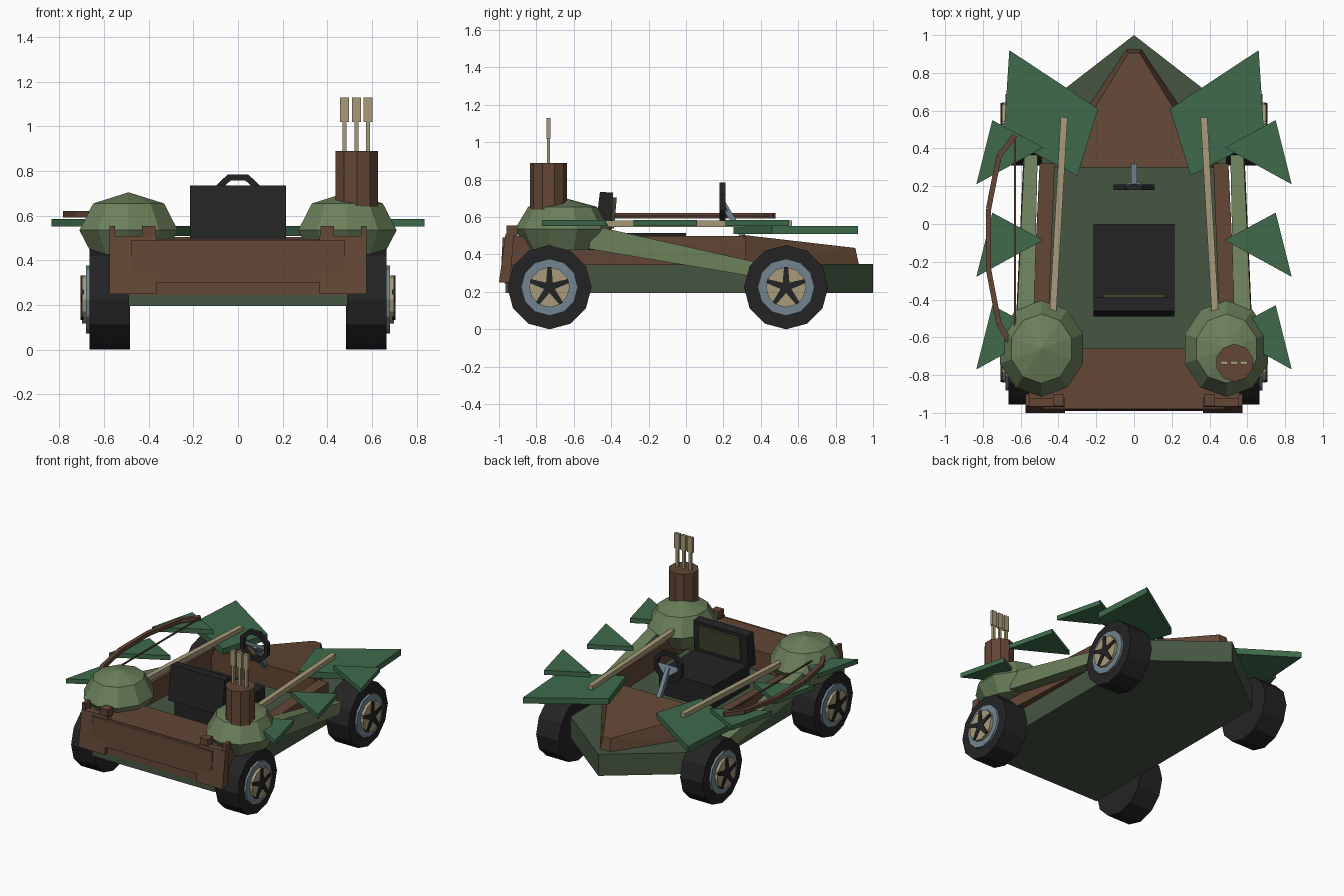
import bpy, bmesh, math
from mathutils import Vector, Matrix

if "Cube" in bpy.data.objects:
    bpy.data.objects.remove(bpy.data.objects["Cube"])


def mat(name, r, g, b):
    m = bpy.data.materials.new(name)
    m.diffuse_color = tuple(((c / 255 + 0.055) / 1.055) ** 2.4 for c in (r, g, b)) + (1,)
    m.use_nodes = True
    m.node_tree.nodes["Principled BSDF"].inputs["Base Color"].default_value = m.diffuse_color
    return m


DARK_GREEN = mat("dark green", 70, 86, 66)
LIGHT_GREEN = mat("light green", 108, 128, 91)
LEAF = mat("leaf green", 62, 106, 75)
BROWN = mat("brown", 99, 71, 54)
TAN = mat("tan", 168, 155, 122)
BLACK = mat("black", 36, 36, 36)
STEEL = mat("blue grey", 114, 133, 143)
OLIVE = mat("dark olive", 62, 70, 48)


def finish(name, bm, m):
    bmesh.ops.recalc_face_normals(bm, faces=bm.faces)
    me = bpy.data.meshes.new(name)
    bm.to_mesh(me)
    bm.free()
    me.materials.append(m)
    ob = bpy.data.objects.new(name, me)
    bpy.context.collection.objects.link(ob)
    return ob


def hull(name, pts, m, s=1):
    """Convex solid around points; s=-1 mirrors in x."""
    bm = bmesh.new()
    for x, y, z in pts:
        bm.verts.new((x * s, y, z))
    bmesh.ops.convex_hull(bm, input=bm.verts)
    bmesh.ops.dissolve_limit(bm, angle_limit=0.01, verts=bm.verts, edges=bm.edges)
    return finish(name, bm, m)


def plate(name, outline, z0, z1, m, s=1):
    return hull(name, [(x, y, z) for x, y in outline for z in (z0, z1)], m, s)


def box(name, x, y, z, m, s=1):
    return plate(name, [(a, b) for a in x for b in y], z[0], z[1], m, s)


def beam(name, a, b, w, h, m, s=1):
    """Rectangular bar from a to b, w wide sideways and h high."""
    a, b = Vector(a), Vector(b)
    d = (b - a).normalized()
    side = d.cross((0, 0, 1)).normalized() * w / 2
    up = side.cross(d).normalized() * h / 2
    return hull(name, [p + i * side + j * up for p in (a, b) for i in (-1, 1) for j in (-1, 1)], m, s)


def cylinder(name, c, r, depth, n, m, rot=Matrix()):
    bm = bmesh.new()
    bmesh.ops.create_cone(bm, cap_ends=True, segments=n, radius1=r, radius2=r, depth=depth,
                          matrix=Matrix.Translation(c) @ rot)
    return finish(name, bm, m)


# Chassis with pointed nose
plate("chassis", [(0, 1), (0.49, 0.62), (0.49, -0.965), (-0.49, -0.965), (-0.49, 0.62)],
      0.195, 0.35, DARK_GREEN)

# Nose cover
nose = []
for s in (-1, 1):
    nose += [(s * 0.03, 0.905, 0.435), (s * 0.04, 0.925, 0.345),
             (s * 0.40, 0.30, 0.505), (s * 0.46, 0.30, 0.345)]
hull("nose_cover", nose, BROWN)

# Rear deck, tilted tail panel
hull("rear_deck", [(x, y, z) for x in (-0.5, 0.5)
                   for y, z in ((-0.66, 0.35), (-0.66, 0.495), (-0.96, 0.495), (-0.97, 0.245), (-0.9, 0.245))], BROWN)
hull("tail_panel", [(x, y, z) for x in (-0.48, 0.48)
                    for y, z in ((-0.94, 0.49), (-0.98, 0.49), (-0.99, 0.30), (-0.95, 0.30))], BROWN)

for s, side in ((1, "right"), (-1, "left")):
    # Body side wall
    hull(side + "_wall", [(x, y, z) for y, z1, xs in ((0.32, 0.50, (0.42, 0.50)), (-0.95, 0.50, (0.47, 0.56)))
                          for x in xs for z in (0.345, z1)], BROWN, s)
    # Rear corner bracket with raised tabs
    hull(side + "_bracket", [(x, y, z) for x in (0.365, 0.575)
                             for y, z in ((-0.92, 0.51), (-0.965, 0.51), (-1.0, 0.25), (-0.94, 0.25))], BROWN, s)
    for x in ((0.37, 0.43), (0.55, 0.575)):
        box(side + "_bracket_tab", x, (-0.96, -0.90), (0.50, 0.555), BROWN, s)

    # Sloping side strut
    hull(side + "_strut", [(0.51, 0.37, 0.28), (0.585, 0.37, 0.28), (0.51, 0.37, 0.36), (0.58, 0.37, 0.36),
                           (0.53, -0.52, 0.43), (0.625, -0.52, 0.43), (0.53, -0.5, 0.555), (0.62, -0.5, 0.555)],
         LIGHT_GREEN, s)

    # Faceted dome fender
    dome = [(0.49, -0.66, 0.705)]
    for r, z in ((0.72, 0.655), (1.0, 0.535), (0.74, 0.425)):
        for i in range(10):
            a = math.tau * i / 10 + math.pi / 2
            dome.append((0.49 + 0.232 * r * math.cos(a), -0.66 + 0.255 * r * math.sin(a), z))
    hull(side + "_dome", dome, LIGHT_GREEN, s)

    # Leaves
    plate(side + "_big_leaf", [(0.66, 0.92), (0.19, 0.61), (0.30, 0.255), (0.69, 0.46)], 0.51, 0.553, LEAF, s)
    for y in (0.21, -0.28, -0.77):
        plate(side + "_leaf", [(0.75, y + 0.34), (0.48, y + 0.195), (0.835, y)], 0.552, 0.585, LEAF, s)

    # Long pole
    beam(side + "_pole", (0.37, 0.565, 0.565), (0.43, -0.48, 0.565), 0.036, 0.035, TAN, s)

    # Wheels
    rot = Matrix.Rotation(math.pi / 2, 4, 'Y')
    for y, end in ((0.535, "nose"), (-0.73, "tail")):
        n = side + "_" + end
        tilt = rot
        cylinder(n + "_tire", (s * 0.575, y, 0.225), 0.225, 0.18, 12, BLACK, tilt)
        cylinder(n + "_rim", (s * 0.62, y, 0.225), 0.152, 0.12, 12, STEEL, tilt)
        cylinder(n + "_hub", (s * 0.64, y, 0.225), 0.108, 0.12, 12, TAN, tilt)
        for i in range(5):
            a = math.tau * i / 5 + math.pi / 2
            ca, sa = math.cos(a), math.sin(a)
            hull(n + "_spoke", [(x, y + ca * r - sa * w, 0.225 + sa * r + ca * w)
                                for x in (0.69, 0.706) for r, w in
                                ((0, 0.02), (0, -0.02), (0.107, 0.011), (0.107, -0.011))], BLACK, s)

# Seat with olive backrest panel
box("seat_cushion", (-0.215, 0.215), (-0.42, 0.0), (0.345, 0.515), BLACK)
hull("seat_back", [(x, y, z) for x in (-0.215, 0.215)
                   for y, z in ((-0.39, 0.73), (-0.46, 0.735), (-0.49, 0.49), (-0.40, 0.49))], BLACK)
hull("seat_back_panel", [(x, y, z) for x in (-0.165, 0.165)
                         for y, z in ((-0.37, 0.705), (-0.40, 0.705), (-0.41, 0.54), (-0.385, 0.54))], OLIVE)

# Steering wheel and column
N = 8
ring = [Vector((0.112 * math.cos(math.tau * (i + .5) / N), 0.195, 0.68 + 0.108 * math.sin(math.tau * (i + .5) / N)))
        for i in range(N)]
for i in range(N):
    a, b = ring[i], ring[(i + 1) % N]
    ca = Vector((0, 0.195, 0.68))
    hull("steering_ring", [ca + (p - ca) * k + Vector((0, t, 0))
                           for p in (a, b) for k in (0.78, 1.06) for t in (-0.015, 0.015)], BLACK)
beam("steering_column", (0, 0.20, 0.67), (0, 0.32, 0.47), 0.03, 0.03, STEEL)
hull("steering_spokes", [(-0.085, 0.20, 0.69), (0.085, 0.20, 0.69), (-0.085, 0.20, 0.67), (0.085, 0.20, 0.67),
                         (-0.015, 0.225, 0.62), (0.015, 0.225, 0.62)], STEEL)

# Quiver and arrows
cylinder("quiver", (0.533, -0.735, 0.765), 0.1, 0.25, 10, BROWN)
for x in (0.478, 0.53, 0.582):
    box("arrow_shaft", (x - 0.009, x + 0.009), (-0.744, -0.726), (0.88, 1.03), TAN)
    box("arrow_fletching", (x - 0.02, x + 0.02), (-0.745, -0.725), (1.02, 1.13), TAN)

# Bow and string
bow = [(-0.63, 0.47), (-0.715, 0.36), (-0.77, 0.08), (-0.77, -0.24), (-0.715, -0.53), (-0.66, -0.62)]
for a, b in zip(bow, bow[1:]):
    beam("bow_limb", a + (0.607,), b + (0.607,), 0.028, 0.028, BROWN)
beam("bow_string", (-0.63, 0.46, 0.607), (-0.63, -0.60, 0.607), 0.009, 0.009, BROWN)
